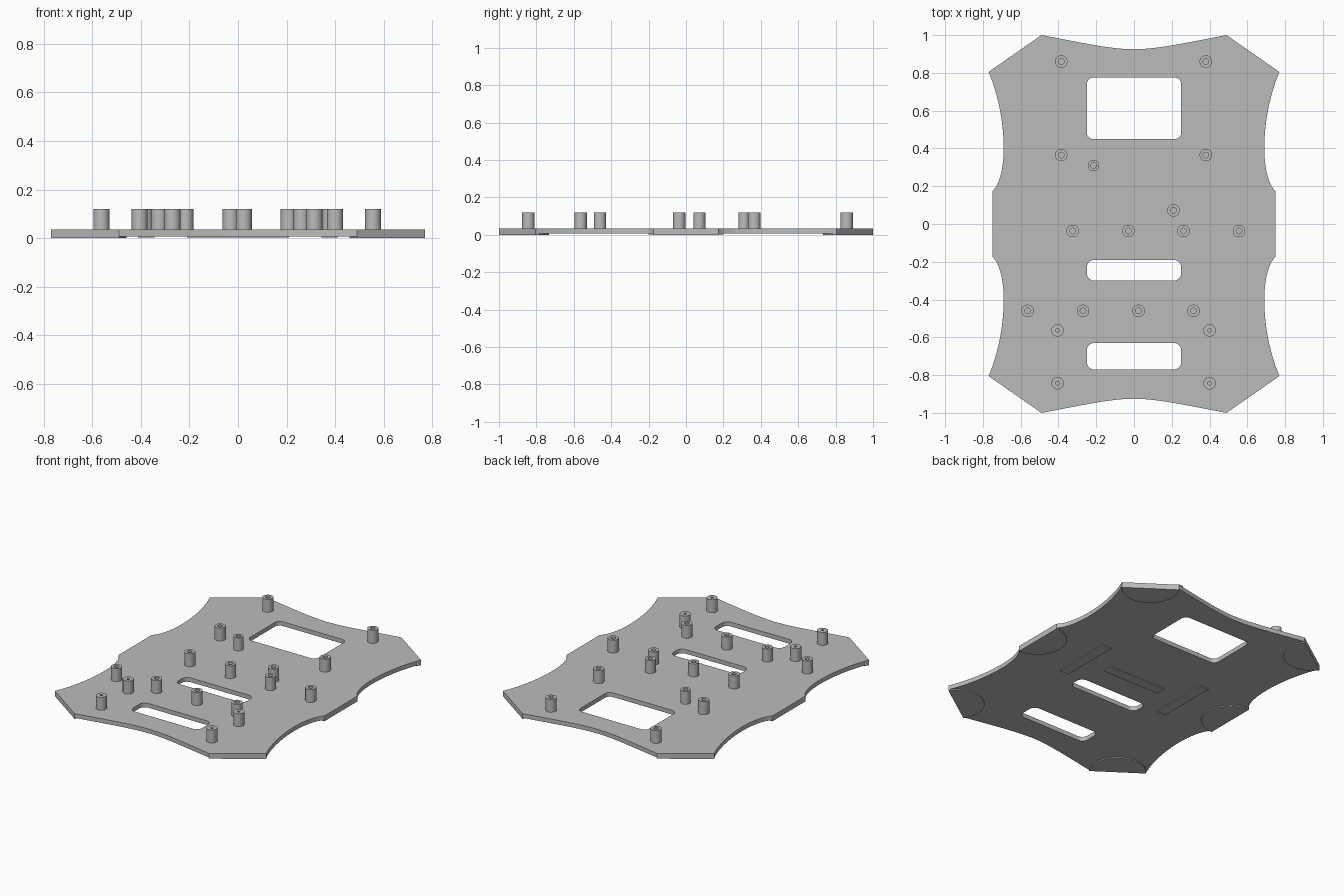
import bpy
import bmesh
import math
from mathutils import Vector
from mathutils.geometry import interpolate_bezier

cube = bpy.data.objects.get("Cube")
if cube:
    bpy.data.objects.remove(cube, do_unlink=True)

grey = bpy.data.materials.new("light grey plastic")
grey.use_nodes = True
grey.diffuse_color = (0.5, 0.5, 0.5, 1)
grey.node_tree.nodes["Principled BSDF"].inputs["Base Color"].default_value = (0.5, 0.5, 0.5, 1)


def prism(name, loops, bottom, top):
    """Extrude an outer loop, with any further loops cut out as holes."""
    curve = bpy.data.curves.new(name + " profile", "CURVE")
    curve.dimensions = "2D"
    curve.fill_mode = "BOTH"
    curve.extrude = (top - bottom) / 2
    for loop in loops:
        spline = curve.splines.new("POLY")
        spline.points.add(len(loop) - 1)
        for point, (x, y) in zip(spline.points, loop):
            point.co = (x, y, 0, 1)
        spline.use_cyclic_u = True
    helper = bpy.data.objects.new(name + " helper", curve)
    bpy.context.collection.objects.link(helper)
    bpy.context.view_layer.update()
    graph = bpy.context.evaluated_depsgraph_get()
    mesh = bpy.data.meshes.new_from_object(helper.evaluated_get(graph))
    bpy.data.objects.remove(helper, do_unlink=True)
    bpy.data.curves.remove(curve)

    bm = bmesh.new()
    bm.from_mesh(mesh)
    bmesh.ops.remove_doubles(bm, verts=bm.verts, dist=0.0001)
    bmesh.ops.translate(bm, verts=bm.verts, vec=(0, 0, (top + bottom) / 2))
    bmesh.ops.recalc_face_normals(bm, faces=bm.faces)
    bm.to_mesh(mesh)
    bm.free()
    mesh.materials.clear()
    mesh.materials.append(grey)
    obj = bpy.data.objects.new(name, mesh)
    bpy.context.collection.objects.link(obj)
    bpy.ops.object.select_all(action="DESELECT")
    obj.select_set(True)
    bpy.context.view_layer.objects.active = obj
    bpy.ops.object.shade_smooth_by_angle(angle=math.radians(30))
    return obj


def arc(x, y, radius, start, sweep, steps):
    angles = [math.radians(start + sweep * i / steps) for i in range(steps + 1)]
    return [(x + radius * math.cos(a), y + radius * math.sin(a)) for a in angles]


def circle(x, y, radius):
    return arc(x, y, radius, 0, 360, 32)[:-1]


def rounded_slot(half_width, low, high, radius):
    x = half_width - radius
    corners = [(x, high - radius, 0), (-x, high - radius, 90),
               (-x, low + radius, 180), (x, low + radius, 270)]
    return [p for cx, cy, start in corners for p in arc(cx, cy, radius, start, 90, 8)]


def bezier(*points):
    a, b, c, d = [Vector((x, y, 0)) for x, y in points]
    return [(p.x, p.y) for p in interpolate_bezier(a, b, c, d, 14)]


# Plate outline: one scalloped quarter, mirrored both ways
FLOOR, DECK, POST_TOP = 0.007, 0.035, 0.12
quarter = bezier((0.75, 0.174), (0.715, 0.2), (0.69, 0.29), (0.69, 0.4))
quarter += bezier((0.69, 0.4), (0.69, 0.54), (0.72, 0.69), (0.77, 0.805))[1:]
quarter += bezier((0.49, 1.0), (0.3, 0.965), (0.13, 0.925), (0, 0.925))
half = quarter + [(-x, y) for x, y in reversed(quarter[:-1])]
outline = half + [(x, -y) for x, y in reversed(half)]

windows = [rounded_slot(0.25, 0.45, 0.775, 0.035),
           rounded_slot(0.25, -0.3, -0.19, 0.04),
           rounded_slot(0.25, -0.77, -0.63, 0.04)]
prism("base_plate", [outline] + windows, FLOOR, DECK)

# Hollow standoff posts
rows = [(0.86, (-0.385, 0.38)), (0.365, (-0.385, 0.38)),
        (-0.037, (-0.325, -0.03, 0.262, 0.556)),
        (-0.46, (-0.563, -0.27, 0.024, 0.315))]
posts = [(x, y, 0.033, 0.015) for y, xs in rows for x in xs]
posts += [(x, y, 0.033, 0.009) for x in (-0.405, 0.4) for y in (-0.563, -0.843)]
posts += [(-0.214, 0.31, 0.03, 0.015), (0.209, 0.072, 0.033, 0.015)]
for i, (x, y, radius, bore) in enumerate(posts):
    prism(f"standoff_post_{i + 1}", [circle(x, y, radius), circle(x, y, bore)],
          DECK - 0.004, POST_TOP)

# Half-round pads under the corners and the side edges
edge = math.degrees(math.atan2(0.195, -0.28))
for sx in (1, -1):
    side = "left" if sx > 0 else "right"
    pad = arc(0.75, 0, 0.174, 90, 180, 24)
    prism(f"{side}_side_pad", [[(sx * x, y) for x, y in pad]], 0, FLOOR + 0.004)
    for sy in (1, -1):
        end = "back" if sy > 0 else "front"
        pad = arc(0.63, 0.9025, 0.1706, edge, 180, 24)
        prism(f"{end}_{side}_corner_pad", [[(sx * x, sy * y) for x, y in pad]],
              0, FLOOR + 0.004)

# Shallow bars under the middle
for name, x, w, h in (("left_bar", 0.378, 0.033, 0.2), ("right_bar", -0.378, 0.033, 0.2),
                      ("centre_bar", 0, 0.21, 0.033)):
    prism(name, [[(x - w, -h), (x + w, -h), (x + w, h), (x - w, h)]], 0.002, FLOOR + 0.004)
